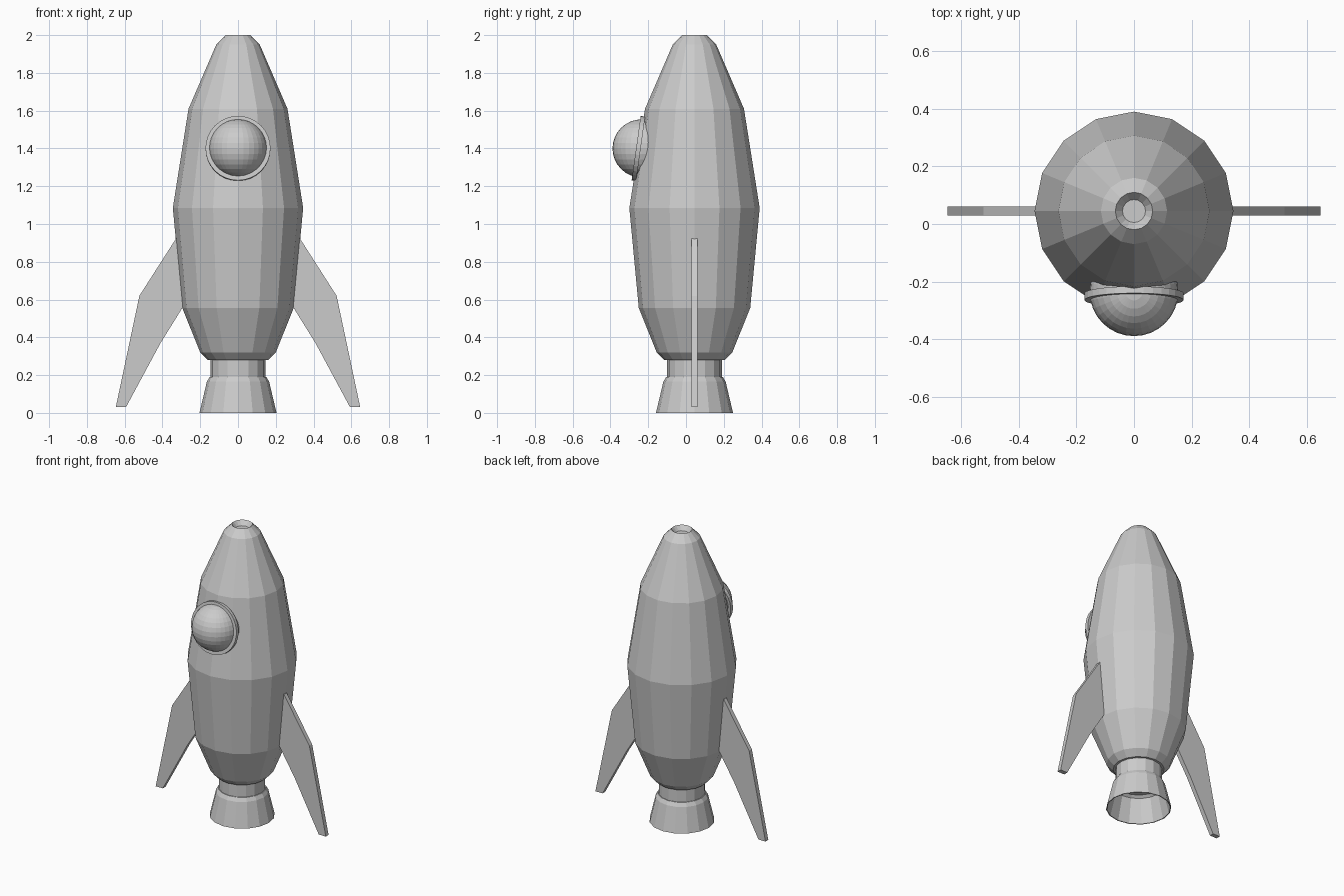
import bpy, bmesh, math
from mathutils import Matrix

AXIS_Y = 0.045   # the hull axis sits slightly behind the centre
SIDES = 16

cube = bpy.data.objects.get("Cube")
if cube:
    bpy.data.objects.remove(cube, do_unlink=True)

grey = bpy.data.materials.new("plain grey")
grey.use_nodes = True
colour = (0.6, 0.6, 0.6, 1)
grey.diffuse_color = colour
grey.node_tree.nodes["Principled BSDF"].inputs["Base Color"].default_value = colour


def finish(name, bm):
    bmesh.ops.recalc_face_normals(bm, faces=bm.faces[:])
    mesh = bpy.data.meshes.new(name)
    bm.to_mesh(mesh)
    bm.free()
    mesh.materials.append(grey)
    obj = bpy.data.objects.new(name, mesh)
    bpy.context.collection.objects.link(obj)
    return obj


def lathe(name, profile, sides=SIDES):
    """Turn (radius, height) points around the hull axis and cap both ends."""
    bm = bmesh.new()
    rings = []
    for r, z in profile:
        angles = [2 * math.pi * i / sides for i in range(sides)]
        rings.append([bm.verts.new((r * math.cos(a), AXIS_Y + r * math.sin(a), z))
                      for a in angles])
    for low, high in zip(rings, rings[1:]):
        for i in range(sides):
            j = (i + 1) % sides
            bm.faces.new((low[i], low[j], high[j], high[i]))
    bm.faces.new(rings[0])
    bm.faces.new(rings[-1])
    return finish(name, bm)


# Hull with a small funnel in the nose
lathe("hull", [(0.14, 0.28), (0.16, 0.28), (0.2, 0.32), (0.295, 0.555),
               (0.345, 1.085), (0.262, 1.61), (0.115, 1.95), (0.065, 2.0),
               (0.04, 1.97)])

# Neck and hollow engine bell
lathe("engine_neck", [(0.145, 0.18), (0.145, 0.3)])
lathe("engine_bell", [(0.14, 0.19), (0.15, 0.19), (0.165, 0.165), (0.204, 0),
                      (0.198, 0), (0.158, 0.16), (0.14, 0.175)])

# Two flat swept fins
outline = [(0.27, 1.01), (0.33, 0.92), (0.522, 0.62), (0.647, 0.03),
           (0.593, 0.03), (0.41, 0.37), (0.295, 0.555), (0.25, 0.63)]
for name, side in (("left_fin", 1), ("right_fin", -1)):
    bm = bmesh.new()
    face = bm.faces.new([bm.verts.new((side * x, AXIS_Y - 0.015, z))
                         for x, z in outline])
    grown = bmesh.ops.extrude_face_region(bm, geom=[face])["geom"]
    bmesh.ops.translate(bm, vec=(0, 0.03, 0),
                        verts=[v for v in grown if isinstance(v, bmesh.types.BMVert)])
    finish(name, bm)

# Round window rim, leaning with the hull wall
bm = bmesh.new()
lean = Matrix.Translation((0, -0.252, 1.4)) @ Matrix.Rotation(math.radians(82), 4, "X")
bmesh.ops.create_cone(bm, cap_ends=True, segments=32, radius1=0.172, radius2=0.172,
                      depth=0.024, matrix=lean)
finish("window_rim", bm)

# Bulging window
bm = bmesh.new()
bmesh.ops.create_uvsphere(bm, u_segments=32, v_segments=16, radius=0.154,
                          matrix=Matrix.Translation((0, -0.235, 1.4)))
finish("window_dome", bm)
